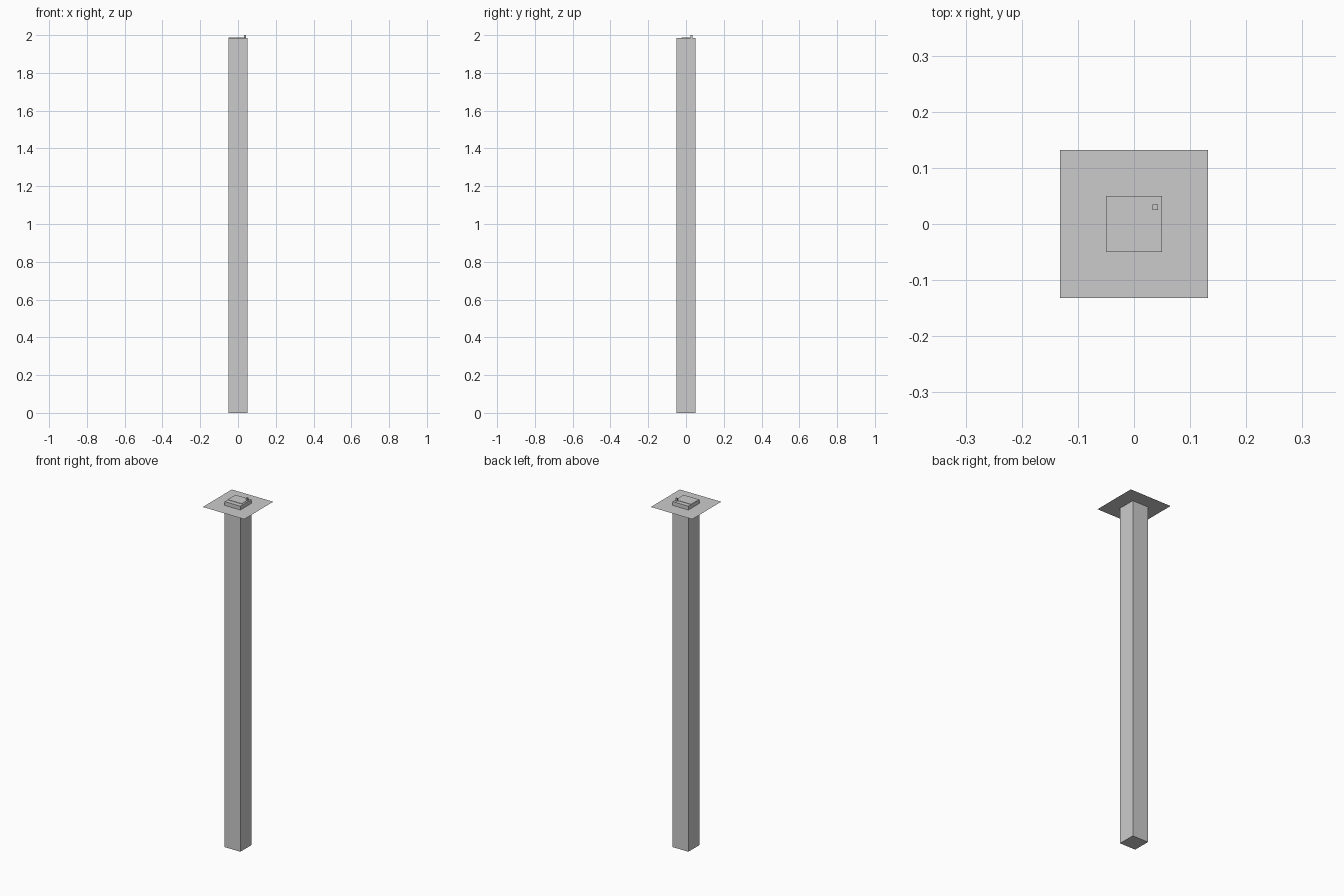
import bpy

if "Cube" in bpy.data.objects:
    bpy.data.objects.remove(bpy.data.objects["Cube"])

def box(name, x0, x1, y0, y1, z0, z1):
    bpy.ops.mesh.primitive_cube_add(size=1, location=((x0 + x1) / 2, (y0 + y1) / 2, (z0 + z1) / 2))
    ob = bpy.context.object
    ob.name = name
    ob.scale = (x1 - x0, y1 - y0, z1 - z0)
    bpy.ops.object.transform_apply(location=False, rotation=False, scale=True)
    return ob

# Tall square post, poking slightly through the collar sheet
box("post", -0.05, 0.05, -0.05, 0.05, 0, 1.985)

# Single-sheet square collar near the top
bpy.ops.mesh.primitive_plane_add(size=0.263, location=(0, 0, 1.963))
bpy.context.object.name = "collar_sheet"

# Thin pad on the post top and the little peg beside it
box("top_pad", -0.05, 0.04, -0.024, 0.026, 1.984, 1.987)
box("corner_peg", 0.033, 0.043, 0.025, 0.035, 1.98, 2.0)
